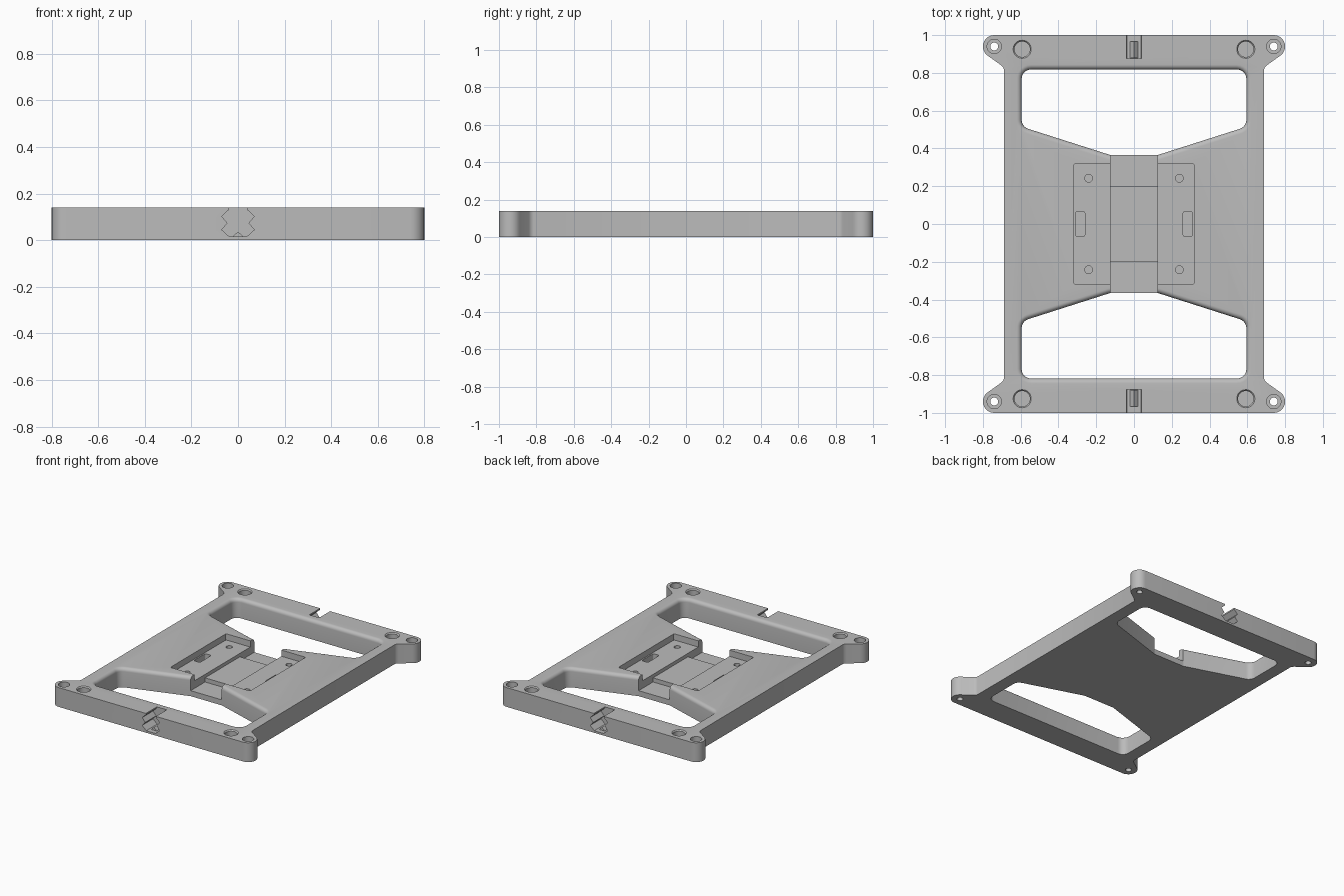
import bpy, bmesh, math
from mathutils import Vector

if "Cube" in bpy.data.objects:
    bpy.data.objects.remove(bpy.data.objects["Cube"])

H = 0.14          # plate thickness
TOP = 0.20        # cutters rise above the plate

grey = bpy.data.materials.new("grey plastic")
grey.diffuse_color = (0.5, 0.5, 0.5, 1)
grey.use_nodes = True
grey.node_tree.nodes["Principled BSDF"].inputs["Base Color"].default_value = grey.diffuse_color


def loft(name, rings):
    """Closed solid through rings of equal point count."""
    bm = bmesh.new()
    vs = [[bm.verts.new(p) for p in ring] for ring in rings]
    n = len(vs[0])
    for a, b in zip(vs, vs[1:]):
        for i in range(n):
            j = (i + 1) % n
            bm.faces.new((a[i], a[j], b[j], b[i]))
    bm.faces.new(vs[0][::-1])
    bm.faces.new(vs[-1])
    bmesh.ops.recalc_face_normals(bm, faces=bm.faces)
    me = bpy.data.meshes.new(name)
    bm.to_mesh(me)
    bm.free()
    me.materials.append(grey)
    ob = bpy.data.objects.new(name, me)
    bpy.context.collection.objects.link(ob)
    return ob


def at_z(loop, z):
    return [(x, y, z) for x, y in loop]


def rounded(pts, r, grow=0.0, k=6):
    """Convex counter-clockwise polygon with round corners, optionally grown."""
    pts = [Vector(p) for p in pts]
    out = []
    for i, p in enumerate(pts):
        e1 = (p - pts[i - 1]).normalized()
        e2 = (pts[(i + 1) % len(pts)] - p).normalized()
        n1, n2 = Vector((e1.y, -e1.x)), Vector((e2.y, -e2.x))
        c = p - (n1 + n2) * (r / (1 + n1.dot(n2)))
        a = math.atan2(n1.y, n1.x)
        turn = math.acos(max(-1, min(1, n1.dot(n2))))
        for s in range(k + 1):
            t = a + turn * s / k
            out.append((c.x + (r + grow) * math.cos(t), c.y + (r + grow) * math.sin(t)))
    return out


def rect(cx, cy, hx, hy):
    return [(cx - hx, cy - hy), (cx + hx, cy - hy), (cx + hx, cy + hy), (cx - hx, cy + hy)]


def circle(cx, cy, r, n=32):
    return [(cx + r * math.cos(2 * math.pi * i / n), cy + r * math.sin(2 * math.pi * i / n))
            for i in range(n)]


# Plate outline with four corner ears
quarter = [(0.688, 0.815), (0.692, 0.829), (0.703, 0.840)]
for i in range(13):
    t = math.radians(-59 + 149 * i / 12)
    quarter.append((0.74 + 0.06 * math.cos(t), 0.94 + 0.06 * math.sin(t)))
half = quarter + [(-x, y) for x, y in reversed(quarter)]
outline = half + [(-x, -y) for x, y in half]
frame = loft("frame", [at_z(outline, 0), at_z(outline, H)])


def cut(rings):
    tool = loft("cutter", rings)
    tool.hide_render = True
    mod = frame.modifiers.new("cut", 'BOOLEAN')
    mod.operation, mod.solver, mod.object = 'DIFFERENCE', 'EXACT', tool
    bpy.context.view_layer.objects.active = frame
    bpy.ops.object.modifier_apply(modifier=mod.name)
    bpy.data.objects.remove(tool)


def cut_down(loop, z):
    cut([at_z(loop, z), at_z(loop, TOP)])


window = [(-0.125, 0.365), (0.125, 0.365), (0.595, 0.515), (0.595, 0.818),
          (-0.595, 0.818), (-0.595, 0.515)]
R = 0.026
notch = [(0.037, 0.015), (0.07, 0.045), (0.045, 0.073), (0.07, 0.102), (0.04, 0.13), (0.04, TOP)]
notch = notch + [(-x, z) for x, z in reversed(notch)]

for s in (1, -1):
    # Large window with a rounded upper rim
    shape = window if s > 0 else [(-x, -y) for x, y in window]
    rings = [at_z(rounded(shape, 0.05), -0.1)]
    for i in range(7):
        t = math.pi / 2 * i / 6
        rings.append(at_z(rounded(shape, 0.05, R * (1 - math.cos(t))), H - R + R * math.sin(t)))
    rings.append(at_z(rounded(shape, 0.05, R), TOP))
    cut(rings)

# Centre pocket and the channel crossing it
cut_down(rounded(rect(0, 0, 0.32, 0.32), 0.012, k=3), 0.095)
cut_down(rect(0, 0, 0.125, 0.21), 0.07)

for s in (1, -1):
    cut_down(rect(0, s * 0.31, 0.125, 0.11), 0.04)          # deep channel ends
    cut_down(rounded(rect(s * 0.285, 0, 0.025, 0.067), 0.012, k=3), 0.05)  # pocket slots
    # Zigzag latch notches in the end faces
    cut([[(x, s * 0.875, z) for x, z in notch], [(x, s * 1.1, z) for x, z in notch]])
    # Small ridge on the notch floor
    tri = [(-0.022, 0.01), (0.022, 0.01), (0.022, 0.016), (0, 0.037), (-0.022, 0.016)]
    loft("latch_ridge", [[(x, s * y, z) for x, z in tri] for y in (0.88, 0.965)])
    for u in (1, -1):
        cut_down(circle(u * 0.24, s * 0.242, 0.021, 20), 0.05)   # pocket screw holes
        cut_down(circle(u * 0.74, s * 0.94, 0.038), 0.09)        # ear counterbores
        c = circle(u * 0.74, s * 0.94, 0.021, 24)                # ear through holes
        cut([at_z(c, -0.1), at_z(c, TOP)])
        # Round corner sockets with a chamfered rim
        cut([at_z(circle(u * 0.592, s * 0.925, r), z)
             for r, z in ((0.041, 0.09), (0.041, 0.132), (0.048, H), (0.048, TOP))])

bpy.ops.object.select_all(action='DESELECT')
frame.select_set(True)
bpy.context.view_layer.objects.active = frame
bpy.ops.object.shade_smooth_by_angle(angle=math.radians(30))
